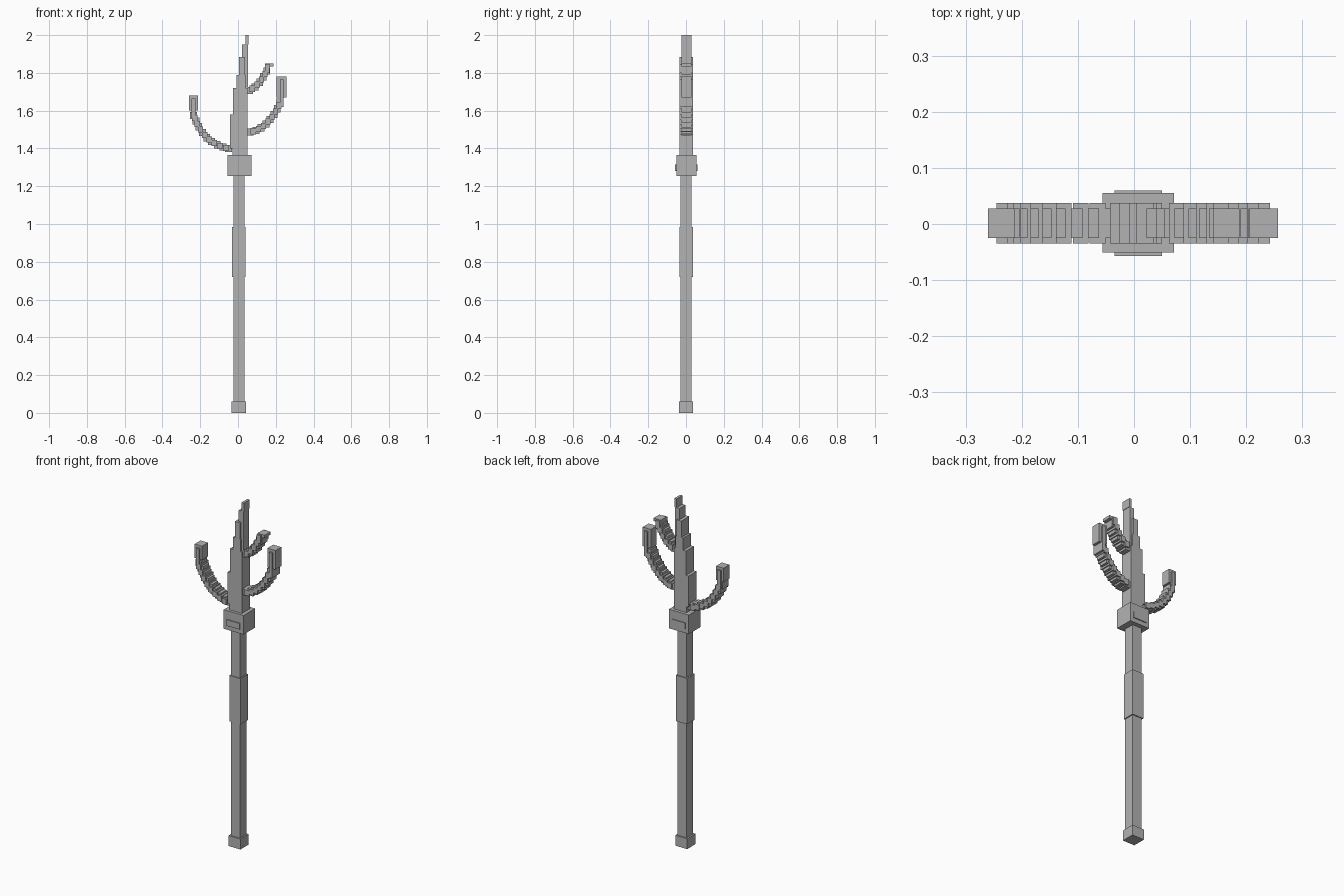
import bpy
import bmesh
from mathutils import Matrix, Vector

grey = bpy.data.materials.new("plain grey")
grey.diffuse_color = (0.45, 0.45, 0.45, 1)


def build(name, boxes):
    """One object from boxes given as (x0, x1, y0, y1, z0, z1)."""
    bm = bmesh.new()
    for x0, x1, y0, y1, z0, z1 in boxes:
        mid = Vector(((x0 + x1) / 2, (y0 + y1) / 2, (z0 + z1) / 2))
        size = Matrix.Diagonal((x1 - x0, y1 - y0, z1 - z0, 1))
        bmesh.ops.create_cube(bm, size=1, matrix=Matrix.Translation(mid) @ size)
    mesh = bpy.data.meshes.new(name)
    bm.to_mesh(mesh)
    bm.free()
    mesh.materials.append(grey)
    ob = bpy.data.objects.new(name, mesh)
    bpy.context.collection.objects.link(ob)


THIN = (-0.025, 0.028)
DEEP = (-0.035, 0.037)


def limb(name, path, extra):
    """Stepped branch: wide thin blocks with slimmer deep blocks between them."""
    boxes = list(extra)
    for x, z in path:
        boxes.append((x - 0.018, x + 0.018, *THIN, z - 0.019, z + 0.019))
    for (xa, za), (xb, zb) in zip(path, path[1:]):
        x, z = (xa + xb) / 2, (za + zb) / 2
        boxes.append((x - 0.014, x + 0.014, *DEEP, z - 0.016, z + 0.016))
    build(name, boxes)


# Handle
build("foot_cap", [(-0.034, 0.042, -0.038, 0.038, 0, 0.06)])
build("shaft", [(-0.024, 0.034, -0.03, 0.03, 0.06, 1.26)])
build("grip", [(-0.032, 0.040, -0.034, 0.036, 0.72, 0.985)])

# Collar with raised bands front and back
build("collar", [(-0.056, 0.071, -0.051, 0.055, 1.255, 1.365)])
build("collar_bands", [(-0.035, 0.05, -0.057, 0.06, 1.28, 1.315)])

# Tapering central spike
build("spike", [
    (-0.030, 0.050, *DEEP, 1.365, 1.42),
    (-0.043, 0.050, *DEEP, 1.40, 1.58),
    (-0.026, 0.050, *DEEP, 1.58, 1.72),
    (-0.008, 0.040, *DEEP, 1.72, 1.79),
    (0.004, 0.036, *DEEP, 1.79, 1.885),
    (0.022, 0.052, *THIN, 1.72, 1.95),
    (0.040, 0.055, *THIN, 1.95, 2.0),
])

# Curved branches
limb("left_branch",
     [(-0.235, 1.575), (-0.222, 1.545), (-0.208, 1.515), (-0.188, 1.485),
      (-0.165, 1.457), (-0.14, 1.437), (-0.11, 1.42), (-0.08, 1.407), (-0.05, 1.40)],
     [(-0.26, -0.212, *THIN, 1.60, 1.68), (-0.245, -0.225, *DEEP, 1.56, 1.665)])
limb("right_branch",
     [(0.222, 1.645), (0.208, 1.61), (0.19, 1.58), (0.17, 1.553),
      (0.148, 1.53), (0.122, 1.51), (0.095, 1.495), (0.065, 1.487)],
     [(0.205, 0.257, *THIN, 1.67, 1.78), (0.222, 0.242, *DEEP, 1.62, 1.765)])
limb("upper_branch",
     [(0.152, 1.81), (0.134, 1.78), (0.115, 1.75), (0.09, 1.725), (0.062, 1.707)],
     [(0.142, 0.188, *THIN, 1.833, 1.85), (0.142, 0.168, *DEEP, 1.80, 1.846)])
